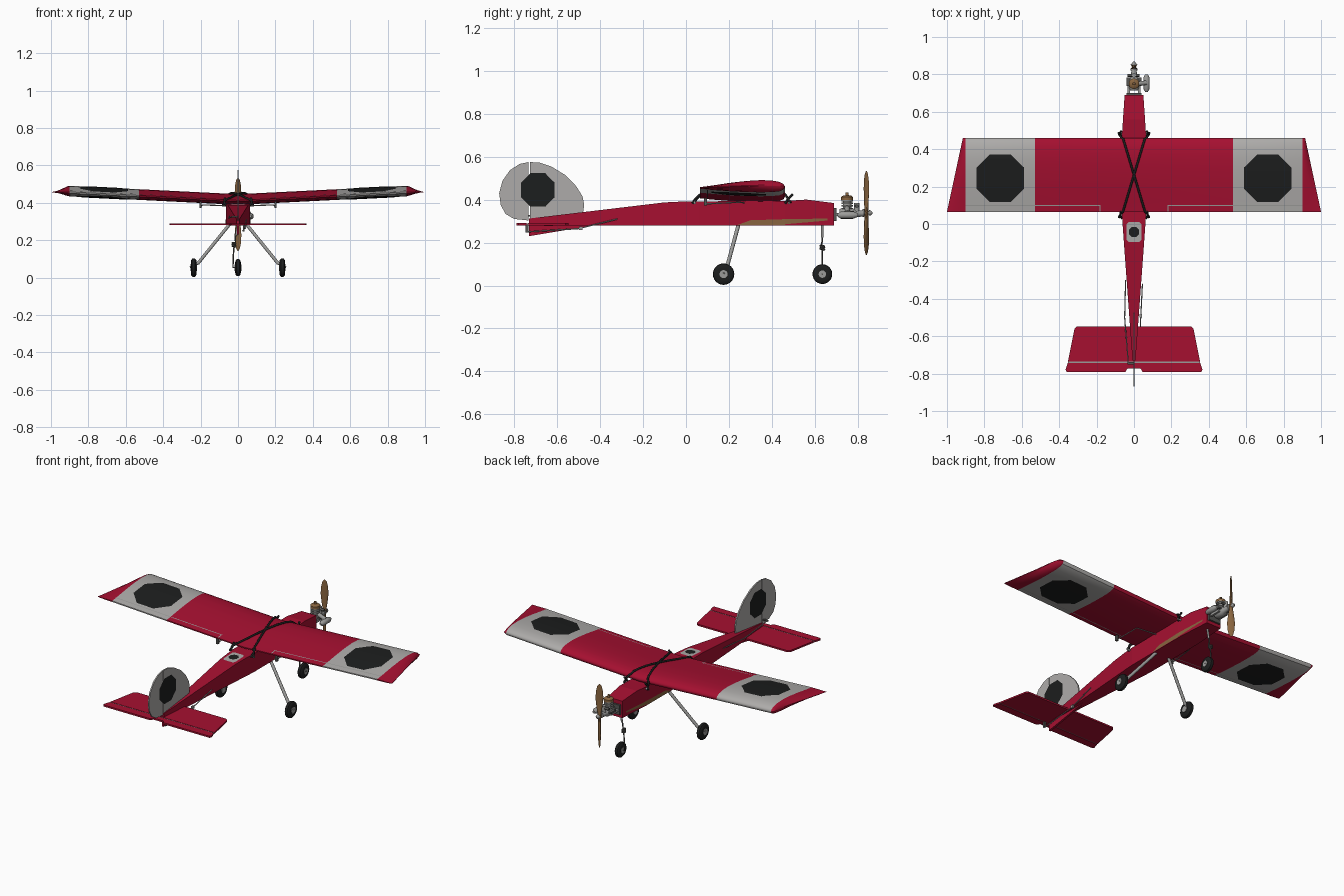
import bpy, bmesh, math
from mathutils import Vector, Matrix

if "Cube" in bpy.data.objects:
    bpy.data.objects.remove(bpy.data.objects["Cube"])


def material(name, r, g, b):
    m = bpy.data.materials.new(name)
    m.use_nodes = True
    m.diffuse_color = (r, g, b, 1)
    m.node_tree.nodes["Principled BSDF"].inputs["Base Color"].default_value = (r, g, b, 1)
    return m


RED = material("red covering", .38, .005, .03)
WHITE = material("off white covering", .42, .41, .4)
BLACK = material("black rubber", .012, .013, .013)
WOOD = material("brown wood", .25, .13, .05)
METAL = material("grey metal", .33, .33, .32)
DARK = material("dark metal", .09, .09, .085)


def finish(name, bm, mats, smooth=True):
    mesh = bpy.data.meshes.new(name)
    bm.to_mesh(mesh)
    bm.free()
    ob = bpy.data.objects.new(name, mesh)
    bpy.context.collection.objects.link(ob)
    for m in mats:
        mesh.materials.append(m)
    if smooth:
        bpy.ops.object.select_all(action='DESELECT')
        ob.select_set(True)
        bpy.context.view_layer.objects.active = ob
        bpy.ops.object.shade_smooth_by_angle(angle=math.radians(35))
    return ob


def loft(name, rings, mats, smooth=True, rule=None):
    """Skin a row of equal closed rings and cap both ends."""
    bm = bmesh.new()
    vs = [[bm.verts.new(p) for p in ring] for ring in rings]
    n = len(vs[0])
    for a, b in zip(vs, vs[1:]):
        for i in range(n):
            bm.faces.new((a[i], a[(i + 1) % n], b[(i + 1) % n], b[i]))
    bm.faces.new(vs[0])
    bm.faces.new(vs[-1])
    bmesh.ops.recalc_face_normals(bm, faces=bm.faces)
    if rule:
        for f in bm.faces:
            f.material_index = rule(f.calc_center_median())
    return finish(name, bm, mats, smooth)


def turned(name, centre, axis, profile, mat, n=20):
    """Turned part: profile is (distance along axis, radius)."""
    q = Vector(axis).to_track_quat('Z', 'Y')
    rings = [[Vector(centre) + q @ Vector((r * math.cos(k * math.tau / n), r * math.sin(k * math.tau / n), d))
              for k in range(n)] for d, r in profile]
    return loft(name, rings, [mat])


def rod(name, a, b, r, mat, n=12):
    d = Vector(b) - Vector(a)
    return turned(name, a, d, [(0, r), (d.length, r)], mat, n)


def box(name, centre, size, mat):
    bm = bmesh.new()
    bmesh.ops.create_cube(bm, size=1, matrix=Matrix.Translation(centre) @ Matrix.Diagonal((*size, 1)))
    return finish(name, bm, [mat], False)


def slab(name, outline, place, t, mat):
    """Flat outline given thickness 2t along the axis chosen by place(u, v, w)."""
    return loft(name, [[place(u, v, w) for u, v in outline] for w in (-t, t)], [mat], False)


def wire(name, pts, r, mat):
    cu = bpy.data.curves.new(name, 'CURVE')
    cu.dimensions = '3D'
    cu.bevel_depth, cu.bevel_resolution, cu.use_fill_caps = r, 2, True
    s = cu.splines.new('POLY')
    s.points.add(len(pts) - 1)
    for p, c in zip(s.points, pts):
        p.co = (*c, 1)
    cu.materials.append(mat)
    ob = bpy.data.objects.new(name, cu)
    bpy.context.collection.objects.link(ob)
    return ob


def decal(name, outline, place, facing, mat, cuts=()):
    """Painted shape laid on a surface; cuts are the v lines where the surface bends."""
    bm = bmesh.new()
    bm.faces.new([bm.verts.new((u, v, 0)) for u, v in outline])
    bmesh.ops.triangulate(bm, faces=bm.faces)
    for v in cuts:
        bmesh.ops.bisect_plane(bm, geom=bm.verts[:] + bm.edges[:] + bm.faces[:],
                               plane_co=(0, v, 0), plane_no=(0, 1, 0))
    for vert in bm.verts:
        vert.co = place(vert.co.x, vert.co.y)
    bm.normal_update()
    for f in bm.faces:
        if f.normal.dot(Vector(facing)) < 0:
            f.normal_flip()
    return finish(name, bm, [mat], False)


def rect(u0, u1, v0, v1):
    return [(u0, v0), (u1, v0), (u1, v1), (u0, v1)]


def cross(cu, cv, s):
    side = [(.22, .22), (.23, .4), (.32, .62), (.52, .92), (.45, 1)]
    arm = side + [(-x, y) for x, y in reversed(side[1:])]
    pts = []
    for k in range(4):
        c, d = (1, 0, -1, 0)[k], (0, 1, 0, -1)[k]
        pts += [(cu + s * (c * x - d * y), cv + s * (d * x + c * y)) for x, y in arm]
    return pts


# Wing section: distance behind the leading edge, upper and lower height
LE, CHORD, RISE = .46, .395, .05
SECTION = [(0, .418, .412), (.015, .427, .402), (.06, .437, .394), (.15, .444, .39), (.28, .446, .389),
           (.45, .442, .39), (.65, .433, .394), (.85, .421, .4), (1, .413, .406)]
STATIONS = [LE - CHORD * s[0] for s in SECTION]


def wing_z(x, y, k):
    t = min(max((LE - y) / CHORD, 0), 1)
    for a, b in zip(SECTION, SECTION[1:]):
        if t <= b[0]:
            return a[k] + (b[k] - a[k]) * (t - a[0]) / (b[0] - a[0]) + RISE * abs(x)


def wing_ring(x):
    return [(x, y, wing_z(x, y, 1)) for y in STATIONS] + [(x, y, wing_z(x, y, 2)) for y in reversed(STATIONS)]


def tip_ring(side, f):
    """Raked tip rib; f = 1 is the thin outer edge."""
    ring = []
    for x, y, z in wing_ring(side * .9):
        mid = (wing_z(.9, y, 1) + wing_z(.9, y, 2)) / 2 + .003
        edge = .915 + .085 * (LE - y) / CHORD
        ring.append((side * (.9 + (edge - .9) * f), y, mid + (z - mid) * (1 - .93 * f ** 2)))
    return ring


loft("wing", [tip_ring(-1, f) for f in (1, .7, .4)] + [wing_ring(x) for x in (-.9, -.53, 0, .53, .9)]
     + [tip_ring(1, f) for f in (.4, .7, 1)], [RED, WHITE], rule=lambda c: int(.53 < abs(c.x) < .899))

for side, word in ((-1, "right"), (1, "left")):
    for k, face, up in ((1, "upper", 1), (2, "lower", -1)):
        on_wing = lambda u, v: (u, v, wing_z(u, v, k) + up * .002)
        decal(f"{word}_{face}_wing_cross", cross(side * .715, .245, .127), on_wing, (0, 0, up), BLACK, STATIONS)
        decal(f"{word}_{face}_aileron_gap", rect(side * .18, side * .9, .097, .102), on_wing, (0, 0, up), METAL, STATIONS)
        decal(f"{word}_{face}_aileron_end", rect(side * .178, side * .184, .067, .102), on_wing, (0, 0, up), METAL, STATIONS)
    # Aileron linkage under the wing
    wire(f"{word}_aileron_rod", [(side * .06, .27, .385), (side * .19, .25, .388), (side * .2, .09, .38)], .003, METAL)
    box(f"{word}_aileron_horn", (side * .2, .09, .39), (.012, .014, .035), DARK)

# Fuselage: y, half width, bottom, top
BODY = [(-.73, .008, .278, .312), (-.1, .054, .28, .387), (0, .061, .28, .392),
        (.06, .065, .28, .392), (.46, .065, .28, .394), (.56, .059, .28, .4), (.69, .05, .28, .384)]
loft("fuselage", [[(-w, y, b), (w, y, b), (w, y, t), (-w, y, t)] for y, w, b, t in BODY], [RED], False)
slab("lower_tail_wedge", [(-.73, .23), (-.73, .285), (-.4, .285)], lambda u, v, w: (w, u, v), .006, RED)
for side in (-1, 1):
    decal("wood_side_strip", [(.24, .282), (.46, .282), (.46, .309), (.3, .304)],
          lambda u, v: (side * .067, u, v), (side, 0, 0), WOOD)
    decal("wood_nose_strip", [(.46, .285), (.66, .303), (.66, .312), (.46, .309)],
          lambda u, v: (side * (.067 - (u - .46) * .062), u, v), (side, 0, 0), WOOD)

# Marking on the rear deck
deck = lambda h: (lambda u, v: (u, v, .3925 + .05 * v + h))
decal("deck_panel", [(-.03, -.095), (.03, -.095), (.04, -.085), (.04, 0), (.03, .01), (-.03, .01), (-.04, 0), (-.04, -.085)],
      deck(.002), (0, 0, 1), WHITE)
decal("deck_cross", cross(0, -.042, .027), deck(.004), (0, 0, 1), BLACK)

# Vertical tail
upright = lambda u, v, w: (w, u, v)
slab("tail_fin", [(-.727, .308), (-.727, .575), (-.68, .572), (-.625, .553), (-.56, .513), (-.51, .461),
                  (-.482, .415), (-.474, .375), (-.48, .335)], upright, .004, WHITE)
slab("rudder", [(-.733, .303), (-.733, .575), (-.775, .566), (-.82, .537), (-.855, .487), (-.87, .43),
                (-.863, .375), (-.84, .333), (-.8, .31)], upright, .004, WHITE)
for side in (-1, 1):
    decal("fin_cross", cross(-.69, .445, .078), lambda u, v: (side * .006, u, v), (side, 0, 0), BLACK)

# Horizontal tail
flat = lambda u, v, w: (u, v, .285 + w)
slab("stabilizer", [(-.353, -.735), (.353, -.735), (.318, -.56), (.305, -.548), (-.305, -.548), (-.318, -.56)], flat, .005, RED)
slab("elevator", [(-.354, -.742), (-.366, -.78), (-.36, -.79), (-.045, -.79), (-.035, -.772), (.035, -.772),
                  (.045, -.79), (.36, -.79), (.366, -.78), (.354, -.742)], flat, .005, RED)
slab("elevator_hinge", rect(-.353, .353, -.743, -.734), flat, .003, METAL)

# Tail control rods and horns
wire("rudder_rod", [(-.045, -.3, .33), (-.05, -.5, .318), (-.03, -.75, .325)], .003, METAL)
wire("elevator_rod", [(.045, -.32, .31), (.036, -.5, .265), (.025, -.74, .25)], .003, METAL)
box("rudder_horn", (-.018, -.745, .325), (.036, .012, .006), DARK)
box("elevator_horn", (.03, -.74, .267), (.008, .014, .04), DARK)
box("rod_guide", (.036, -.49, .267), (.012, .018, .016), METAL)

# Rubber bands and their dowels
for side in (-1, 1):
    path = [(side * .082, .487, .385), (side * .07, .465, .42)]
    path += [(side * .3 * (y - .2625), y, wing_z(0, y, 1) + .006) for y in STATIONS[1:]]
    path += [(-side * .07, .055, .41), (-side * .08, .035, .385)]
    wire("wing_band", path, .006, BLACK)
    for y in (.045, .477):
        wire("side_band", [(side * .065, y - .015, .383), (side * .074, y, .405), (side * .07, y + .02, .425)], .006, BLACK)
for y in (.04, .48):
    rod("band_dowel", (-.085, y, .385), (.085, y, .385), .006, METAL)

# Wheels and landing gear
TYRE = [(-.015, .028), (-.014, .04), (-.008, .048), (0, .05), (.008, .048), (.014, .04), (.015, .028)]


def wheel(name, x, y, z, s):
    turned(name + "_tyre", (x, y, z), (1, 0, 0), [(d, r * s) for d, r in TYRE], BLACK, 24)
    rod(name + "_hub", (x - .018, y, z), (x + .018, y, z), .019 * s, METAL, 16)


for side, word in ((-1, "right"), (1, "left")):
    wheel(word + "_main", side * .237, .175, .053, 1)
    rod(word + "_gear_leg", (side * .045, .245, .285), (side * .215, .188, .075), .009, METAL)
    rod(word + "_axle", (side * .208, .188, .08), (side * .255, .175, .053), .007, METAL)
wheel("nose", 0, .635, .053, .92)
coil = [(-.022 + .01 * math.cos(a * .8), .635 + .01 * math.sin(a * .8), .165 + a * .001) for a in range(24)]
wire("nose_strut", [(.02, .635, .053), (-.026, .635, .053), (-.026, .635, .1), (-.022, .635, .16)] + coil
     + [(-.015, .635, .21), (0, .635, .3)], .004, DARK)
rod("nose_strut_sleeve", (-.01, .635, .225), (0, .635, .29), .006, METAL)

# Engine: mount, crankcase, finned cylinder, carburettor, muffler
for side in (-1, 1):
    box("engine_mount_bar", (side * .028, .73, .33), (.012, .085, .014), METAL)
    box("engine_lug", (side * .03, .76, .342), (.02, .045, .01), DARK)
box("engine_plate", (0, .695, .33), (.08, .012, .06), DARK)
turned("crankcase", (0, .715, .335), (0, 1, 0), [(0, .02), (.01, .026), (.06, .026), (.075, .016), (.11, .014)], METAL)
fins = [(d * .006 + e, .027 if d % 2 else .02) for d in range(8) for e in (0, .006)]
turned("engine_cylinder", (0, .75, .35), (0, 0, 1), fins, METAL)
turned("cylinder_head", (0, .75, .398), (0, 0, 1), [(0, .028), (.014, .028), (.02, .02), (.022, .008), (.036, .007)], WOOD)
rod("carburettor", (0, .795, .345), (0, .795, .385), .012, METAL)
rod("throttle_barrel", (-.035, .795, .37), (.03, .795, .37), .008, DARK)
rod("exhaust_stub", (.02, .75, .36), (.065, .755, .34), .012, METAL)
turned("muffler", (.067, .705, .328), (0, 1, 0), [(0, .006), (.015, .016), (.075, .017), (.095, .008)], METAL)

# Propeller
BLADE = [(-.195, .003, .001), (-.183, .012, .002), (-.155, .019, .003), (-.11, .022, .004), (-.06, .017, .006), (-.02, .011, .009)]
BLADE += [(0, .012, .01)] + [(-r, c, t) for r, c, t in reversed(BLADE)]
rings = []
for r, c, t in BLADE:
    a = math.radians(35) * (1 if r > 0 else -1 if r < 0 else 0)
    ring = [(c * math.cos(k * math.tau / 10), t * math.sin(k * math.tau / 10)) for k in range(10)]
    rings.append([(u * math.cos(a) - v * math.sin(a), .84 + u * math.sin(a) + v * math.cos(a), .338 + r) for u, v in ring])
loft("propeller", rings, [WOOD])
turned("propeller_nut", (0, .822, .338), (0, 1, 0),
       [(0, .018), (.008, .018), (.009, .008), (.03, .008), (.031, .013), (.037, .012), (.046, .004)], METAL, 16)
